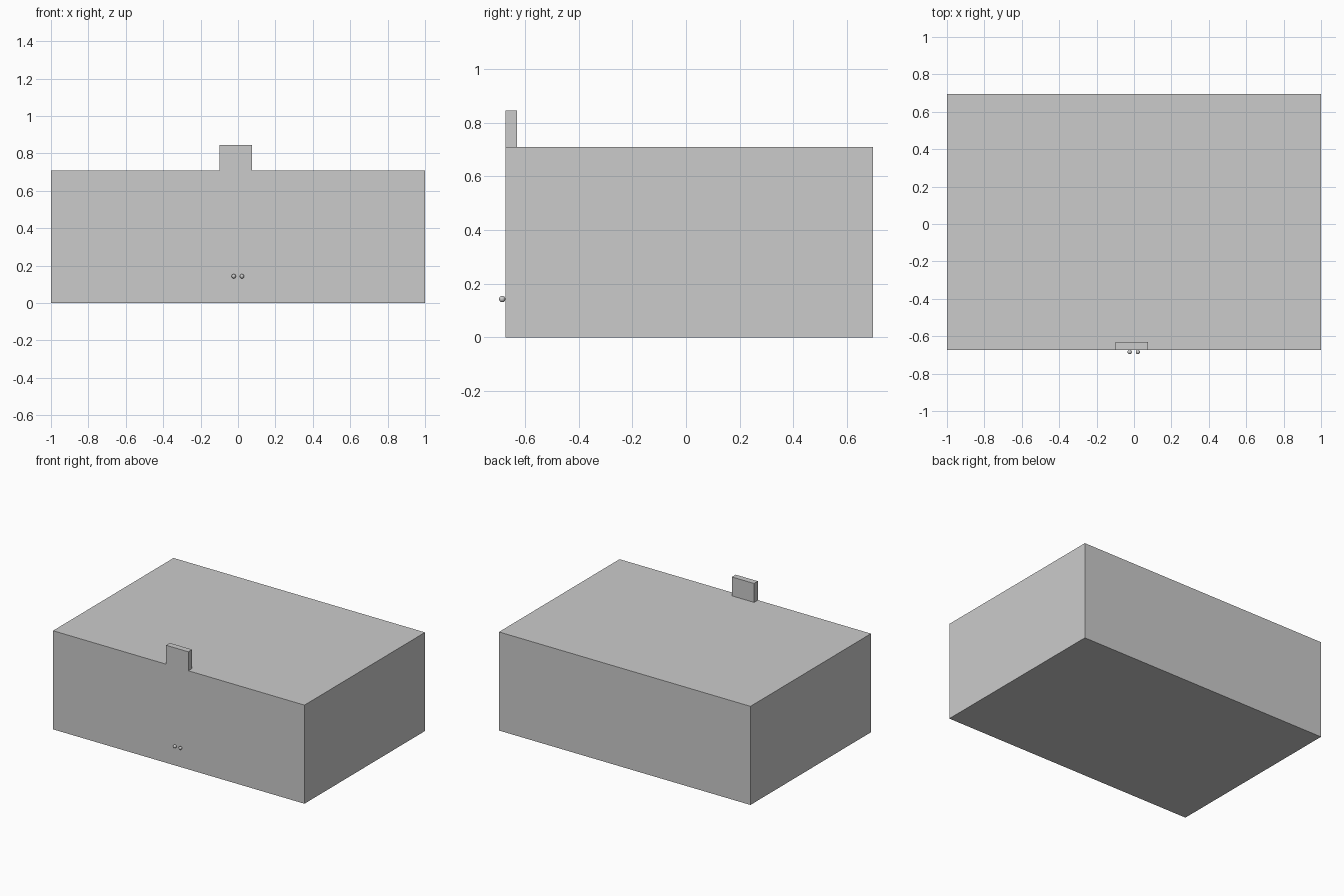
import bpy

if "Cube" in bpy.data.objects:
    bpy.data.objects.remove(bpy.data.objects["Cube"])


def box(name, lo, hi):
    """Axis-aligned box from two opposite corners."""
    bpy.ops.mesh.primitive_cube_add(size=1, location=[(a + b) / 2 for a, b in zip(lo, hi)])
    ob = bpy.context.object
    ob.name = name
    ob.scale = [b - a for a, b in zip(lo, hi)]
    bpy.ops.object.transform_apply(location=False, rotation=False, scale=True)
    return ob


FRONT, BACK, TOP = -0.673, 0.696, 0.709

# Main body
box("cabinet_body", (-1, FRONT, 0), (1, BACK, TOP))

# Upright tab, flush with the front face
box("top_tab", (-0.10, FRONT, TOP), (0.076, -0.63, 0.845))

# Pair of round knobs touching the front
for side, x in (("left", -0.023), ("right", 0.021)):
    bpy.ops.mesh.primitive_uv_sphere_add(segments=24, ring_count=12, radius=0.0117,
                                         location=(x, FRONT - 0.0115, 0.143))
    bpy.context.object.name = side + "_knob"
    bpy.ops.object.shade_smooth_by_angle()
